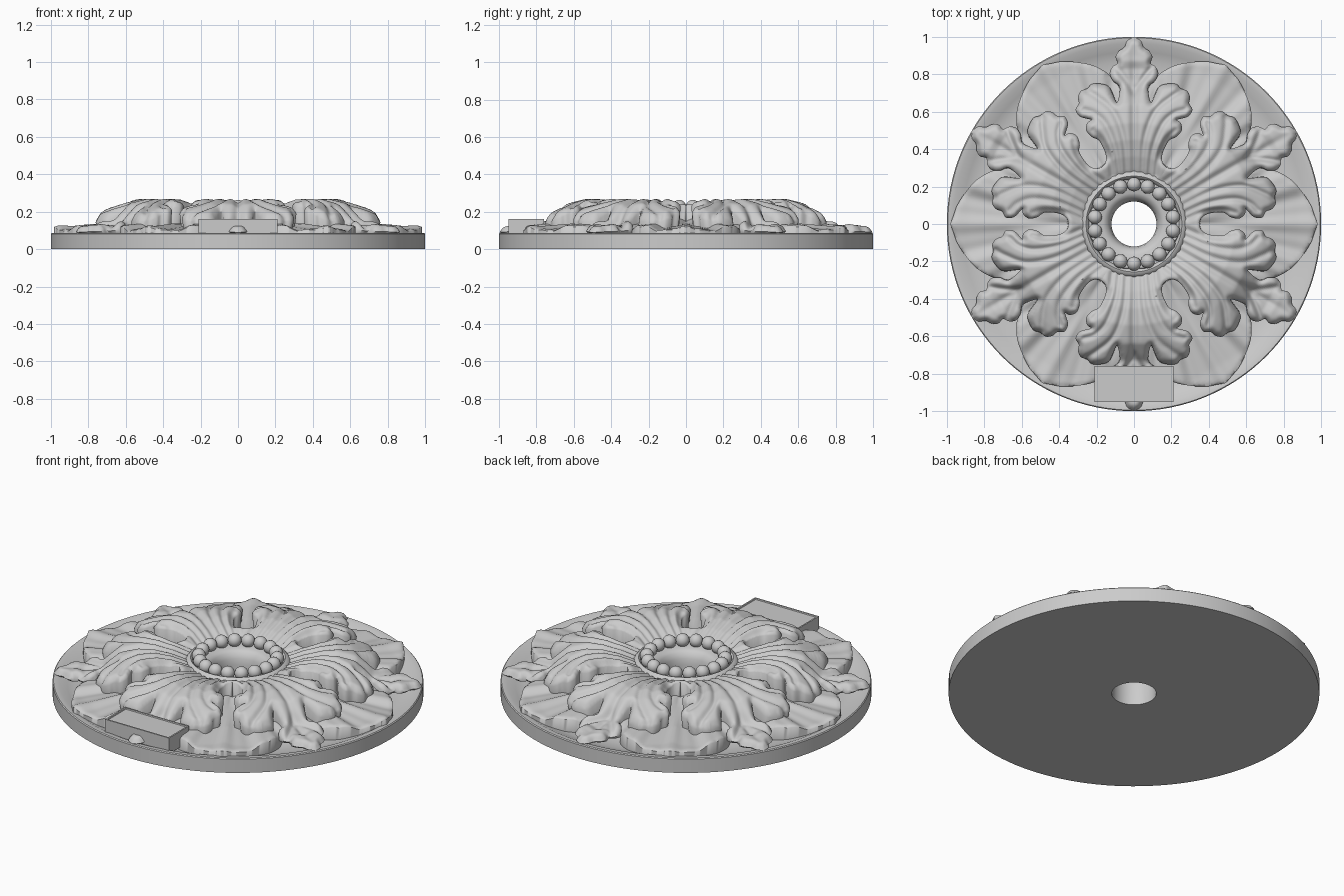
import bpy, bmesh, math
from mathutils import Vector, geometry, kdtree

if "Cube" in bpy.data.objects:
    bpy.data.objects.remove(bpy.data.objects["Cube"])


def clamp(x):
    return min(1.0, max(0.0, x))


def lerp_table(t, table):
    for (a, za), (b, zb) in zip(table, table[1:]):
        if t <= b:
            return za + (zb - za) * clamp((t - a) / (b - a))
    return table[-1][1]


def spline(pts, steps):
    """Open Catmull-Rom curve through the points."""
    p = [Vector(q) for q in pts]
    p = [2 * p[0] - p[1]] + p + [2 * p[-1] - p[-2]]
    out = []
    for i in range(1, len(p) - 2):
        a, b, c, d = p[i - 1:i + 3]
        for s in range(steps):
            t = s / steps
            out.append(0.5 * (2 * b + (c - a) * t + (2 * a - 5 * b + 4 * c - d) * t * t
                              + (3 * b - a - 3 * c + d) * t ** 3))
    return out + [p[-2]]


def make_tree(pts):
    kd = kdtree.KDTree(len(pts))
    for i, p in enumerate(pts):
        kd.insert((p.x, p.y, 0), i)
    kd.balance()
    return kd


def make_object(name, bm, angle=40):
    me = bpy.data.meshes.new(name)
    bmesh.ops.recalc_face_normals(bm, faces=bm.faces[:])
    bm.to_mesh(me)
    bm.free()
    ob = bpy.data.objects.new(name, me)
    bpy.context.collection.objects.link(ob)
    bpy.ops.object.select_all(action='DESELECT')
    ob.select_set(True)
    bpy.context.view_layer.objects.active = ob
    bpy.ops.object.shade_smooth_by_angle(angle=math.radians(angle))
    return ob


def relief(name, half, steps, grid, height, floor, taper):
    """Mirrored outline filled with a fine mesh, raised by height(u, v, edge distance)."""
    side = spline(half, steps)
    outline = [Vector((p.x, -p.y)) for p in side] + [Vector((p.x, p.y)) for p in reversed(side[:-1])]
    kd = make_tree(outline)

    def edge(p):
        return kd.find((p.x, p.y, 0))[2]
    pts = list(outline)
    n = int(0.45 / grid)
    for i in range(int(0.2 / grid), int(1 / grid) + 1):
        for j in range(-n, n + 1):
            p = Vector((i * grid, j * grid))
            if edge(p) > grid * 0.6:
                pts.append(p)
    vs, _, fs, *_ = geometry.delaunay_2d_cdt(pts, [], [list(range(len(outline)))], 1, 1e-6)
    bm = bmesh.new()
    bv = [bm.verts.new((p.x, p.y, height(p.x, p.y, edge(p)))) for p in vs]
    for f in fs:
        bm.faces.new([bv[i] for i in f])
    for v in [v for v in bm.verts if not v.link_faces]:
        bm.verts.remove(v)
    inner = [v for v in bm.verts if not v.is_boundary]
    bmesh.ops.smooth_vert(bm, verts=inner, factor=0.4, use_axis_z=True)
    # thickness below the edge
    rim = [e for e in bm.edges if e.is_boundary]
    for v in bmesh.ops.extrude_edge_only(bm, edges=rim)['geom']:
        if isinstance(v, bmesh.types.BMVert):
            v.co.z = floor
            v.co.x = 0.6 + (v.co.x - 0.6) * taper
            v.co.y *= taper
    return make_object(name, bm, 62)


def radial_copies(ob, count, start):
    ob.rotation_euler.z = start
    for k in range(1, count):
        c = ob.copy()
        c.name = f"{ob.name}_{k + 1}"
        c.rotation_euler.z = start + k * math.tau / count
        bpy.context.collection.objects.link(c)


# Turned base disc with hollowed field, raised bead seat and flared centre hole
profile = [(0.12, 0), (0.12, 0.12), (0.126, 0.155), (0.14, 0.185), (0.165, 0.2), (0.24, 0.2),
           (0.247, 0.215), (0.256, 0.222), (0.268, 0.218), (0.285, 0.2), (0.3, 0.14), (0.58, 0.09),
           (0.7, 0.045), (0.8, 0.04), (0.87, 0.048), (0.92, 0.062), (0.965, 0.085), (0.995, 0.087),
           (1, 0.082), (1, 0)]
bm = bmesh.new()
N = 128
rings = [[bm.verts.new((r * math.cos(a * math.tau / N), r * math.sin(a * math.tau / N), z))
          for a in range(N)] for r, z in profile]
for A, B in zip(rings, rings[1:] + rings[:1]):
    for a in range(N):
        b = (a + 1) % N
        bm.faces.new((A[a], A[b], B[b], B[a]))
make_object("base_disc", bm, 35)

# Ring of beads
bm = bmesh.new()
for k in range(18):
    res = bmesh.ops.create_uvsphere(bm, u_segments=20, v_segments=12, radius=0.0375)
    a = k * math.tau / 18
    bmesh.ops.translate(bm, verts=res['verts'],
                        vec=(0.212 * math.sin(a), 0.212 * math.cos(a), 0.226))
make_object("bead_ring", bm)

# Broad lower petals
PETAL_Z = [(0.3, 0.17), (0.45, 0.15), (0.7, 0.128), (0.88, 0.115), (1.0, 0.118)]


def petal_height(u, v, d):
    a = math.atan2(v, u - 0.25)
    fade = clamp((u - 0.4) / 0.3)
    wave = (0.012 * math.cos(a * 17) + 0.004 * math.cos(a * 41)) * fade
    cup = -0.02 * math.exp(-(a / 0.12) ** 2) * (1 - 0.7 * fade)
    return lerp_table(u, PETAL_Z) + wave + cup - 0.008 * max(0, 1 - d / 0.015) ** 2


petal = relief("lower_petal", [(0.3, 0.12), (0.45, 0.2), (0.6, 0.28), (0.72, 0.295), (0.83, 0.245),
                               (0.9, 0.17), (0.945, 0.1), (0.965, 0.045), (0.982, 0)],
               8, 0.014, petal_height, 0.04, 1.0)
radial_copies(petal, 6, 0)

# Lobed upper leaves
LEAF_Z = [(0.25, 0.205), (0.29, 0.225), (0.36, 0.25), (0.45, 0.268), (0.54, 0.268), (0.62, 0.248),
          (0.7, 0.218), (0.77, 0.185), (0.83, 0.142), (0.9, 0.13), (1.0, 0.125)]
# veins running from the root out to each lobe
VEINS = make_tree([q for p in (
    [(0.25, 0.04), (0.45, 0.055), (0.6, 0.11), (0.68, 0.2), (0.71, 0.25)],
    [(0.25, 0.08), (0.4, 0.1), (0.53, 0.15), (0.59, 0.21), (0.61, 0.27)],
    [(0.26, 0.115), (0.36, 0.13), (0.45, 0.17), (0.5, 0.22)],
    [(0.7, 0.0), (0.78, 0.05), (0.83, 0.09)]) for q in spline(p, 40)])


def leaf_height(u, v, d):
    r = math.hypot(u, v)
    z = lerp_table(r, LEAF_Z)
    near = VEINS.find((u, abs(v), 0))[2]
    z -= 0.018 * math.exp(-(near / 0.015) ** 2)
    z -= 0.022 * math.exp(-(v / 0.02) ** 2) * min(1, (1.02 - u) / 0.3)
    # the neck of the end lobe sits lower than the side lobes
    z -= 0.05 * math.exp(-(v / 0.11) ** 2) * clamp((u - 0.64) / 0.09) * clamp((0.87 - u) / 0.1)
    # edges roll down, except where neighbouring leaves join near the root
    roll = max(0.1, clamp((r - 0.33) / 0.05))
    return z - 0.034 * roll * max(0, 1 - d / 0.035) ** 2


leaf = relief("upper_leaf", [
    (0.235, 0.14), (0.27, 0.162), (0.297, 0.176), (0.325, 0.154), (0.365, 0.15), (0.41, 0.166),
    (0.448, 0.19), (0.465, 0.225), (0.5, 0.255), (0.54, 0.25), (0.556, 0.228), (0.562, 0.25),
    (0.575, 0.29), (0.61, 0.312), (0.645, 0.295), (0.675, 0.3), (0.71, 0.285), (0.725, 0.25),
    (0.748, 0.225), (0.75, 0.18), (0.735, 0.135), (0.69, 0.112), (0.65, 0.092), (0.685, 0.08),
    (0.735, 0.078), (0.765, 0.112), (0.805, 0.13), (0.84, 0.115), (0.86, 0.09), (0.895, 0.098),
    (0.925, 0.08), (0.945, 0.052), (0.98, 0.035), (0.998, 0)],
    6, 0.009, leaf_height, 0.085, 0.96)
radial_copies(leaf, 6, math.pi / 6)

# Blank plate with a thin raised frame near the front edge
bm = bmesh.new()
bmesh.ops.create_cube(bm, size=1)
bmesh.ops.scale(bm, verts=bm.verts[:], vec=(0.42, 0.19, 0.095))
bmesh.ops.translate(bm, verts=bm.verts[:], vec=(0, -0.855, 0.1125))
bm.normal_update()
top = [f for f in bm.faces if f.normal.z > 0.9]
bmesh.ops.inset_region(bm, faces=top, thickness=0.012)
bmesh.ops.inset_region(bm, faces=top, thickness=0.003, depth=-0.006)
make_object("front_plate", bm, 30)
